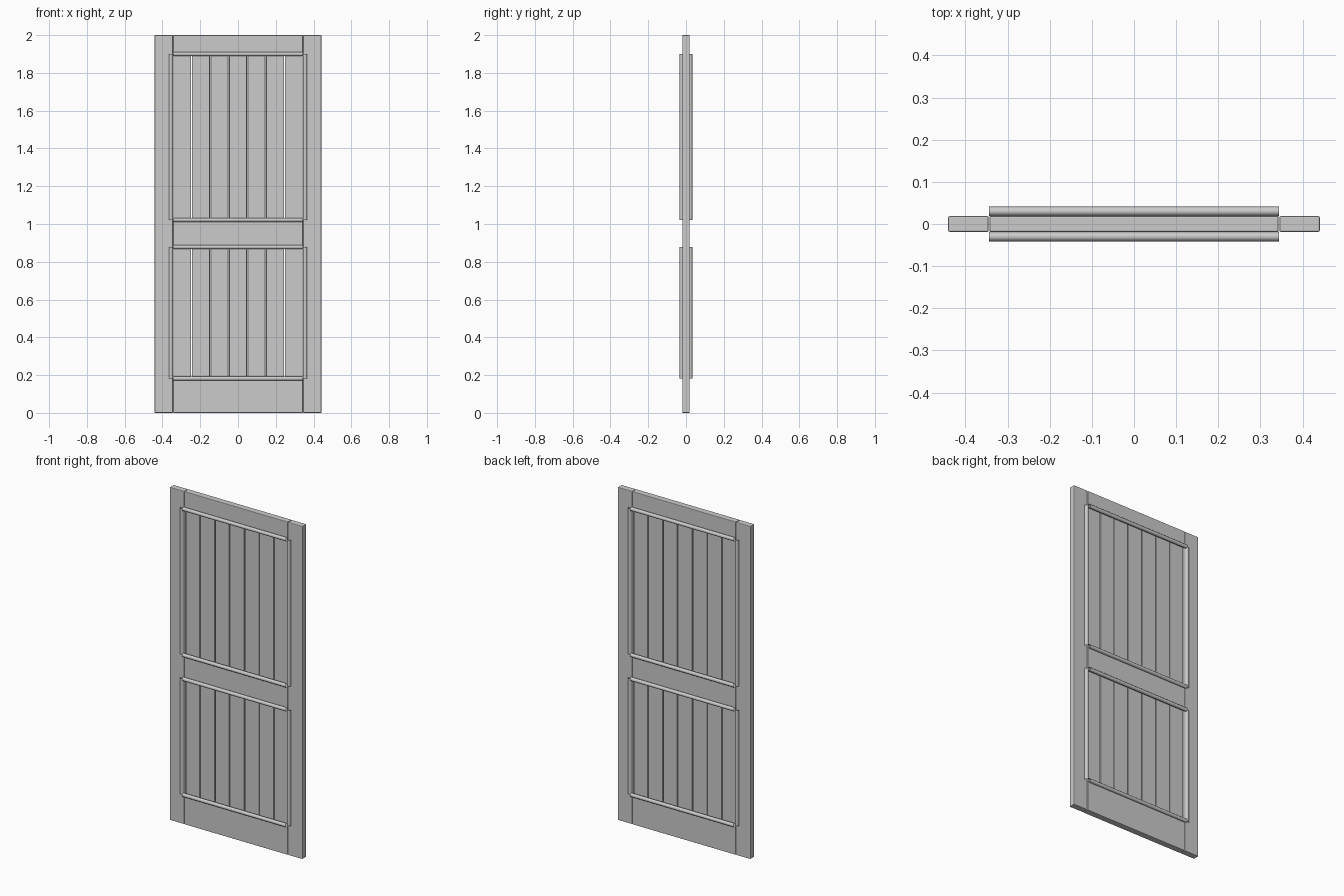
import bpy, bmesh, math

if "Cube" in bpy.data.objects:
    bpy.data.objects.remove(bpy.data.objects["Cube"])


def finish(name, bm):
    me = bpy.data.meshes.new(name)
    bmesh.ops.recalc_face_normals(bm, faces=bm.faces)
    bm.to_mesh(me)
    bm.free()
    ob = bpy.data.objects.new(name, me)
    bpy.context.collection.objects.link(ob)
    return ob


def board(name, x0, x1, z0, z1, half, bevel):
    """Board with softened edges, centred on y = 0."""
    bm = bmesh.new()
    bmesh.ops.create_cube(bm, size=1)
    for v in bm.verts:
        v.co.x = x0 if v.co.x < 0 else x1
        v.co.y = -half if v.co.y < 0 else half
        v.co.z = z0 if v.co.z < 0 else z1
    ob = finish(name, bm)
    m = ob.modifiers.new("soft_edges", 'BEVEL')
    m.width = bevel
    m.segments = 2
    return ob


def bead(name, a, b, z0, z1, y, r, vertical, sides=12):
    """Open-ended round bead; vertical at x = a, or horizontal from x = a to b."""
    bm = bmesh.new()
    rings = []
    for end in (0, 1):
        ring = []
        for i in range(sides):
            t = 2 * math.pi * i / sides
            c, s = r * math.cos(t), r * math.sin(t)
            if vertical:
                co = (a + c, y + s, (z0, z1)[end])
            else:
                co = ((a, b)[end], y + s, z0 + c)
            ring.append(bm.verts.new(co))
        rings.append(ring)
    for i in range(sides):
        j = (i + 1) % sides
        f = bm.faces.new((rings[0][i], rings[0][j], rings[1][j], rings[1][i]))
        f.smooth = True
    return finish(name, bm)


INNER = 0.344
OUTER = 0.441

# Frame: two full-height stiles and three rails
board("stile_left", -OUTER, -INNER - 0.001, 0, 2, 0.019, 0.004)
board("stile_right", INNER + 0.001, OUTER, 0, 2, 0.019, 0.004)
for name, z0, z1 in (("rail_bottom", 0, 0.182), ("rail_middle", 0.878, 1.022),
                     ("rail_top", 1.90, 2)):
    board(name, -INNER + 0.001, INNER - 0.001, z0, z1, 0.019, 0.003)

# Two plank panels, each framed by beads on both faces
COUNT = 7
PITCH = 2 * INNER / COUNT
for panel, z0, z1 in (("lower", 0.182, 0.878), ("upper", 1.022, 1.90)):
    for i in range(COUNT):
        x = -INNER + i * PITCH
        board(f"{panel}_plank_{i + 1}", x + 0.002, x + PITCH - 0.002,
              z0 - 0.005, z1 + 0.005, 0.010, 0.004)
    for face, sy in (("front", -1), ("back", 1)):
        for side, sx in (("left", -1), ("right", 1)):
            bead(f"{panel}_{face}_bead_{side}", sx * 0.355, 0, z0, z1,
                 sy * 0.022, 0.0115, True)
        for edge, z in (("bottom", z0), ("top", z1)):
            bead(f"{panel}_{face}_bead_{edge}", -INNER, INNER, z, z,
                 sy * 0.030, 0.011, False)
